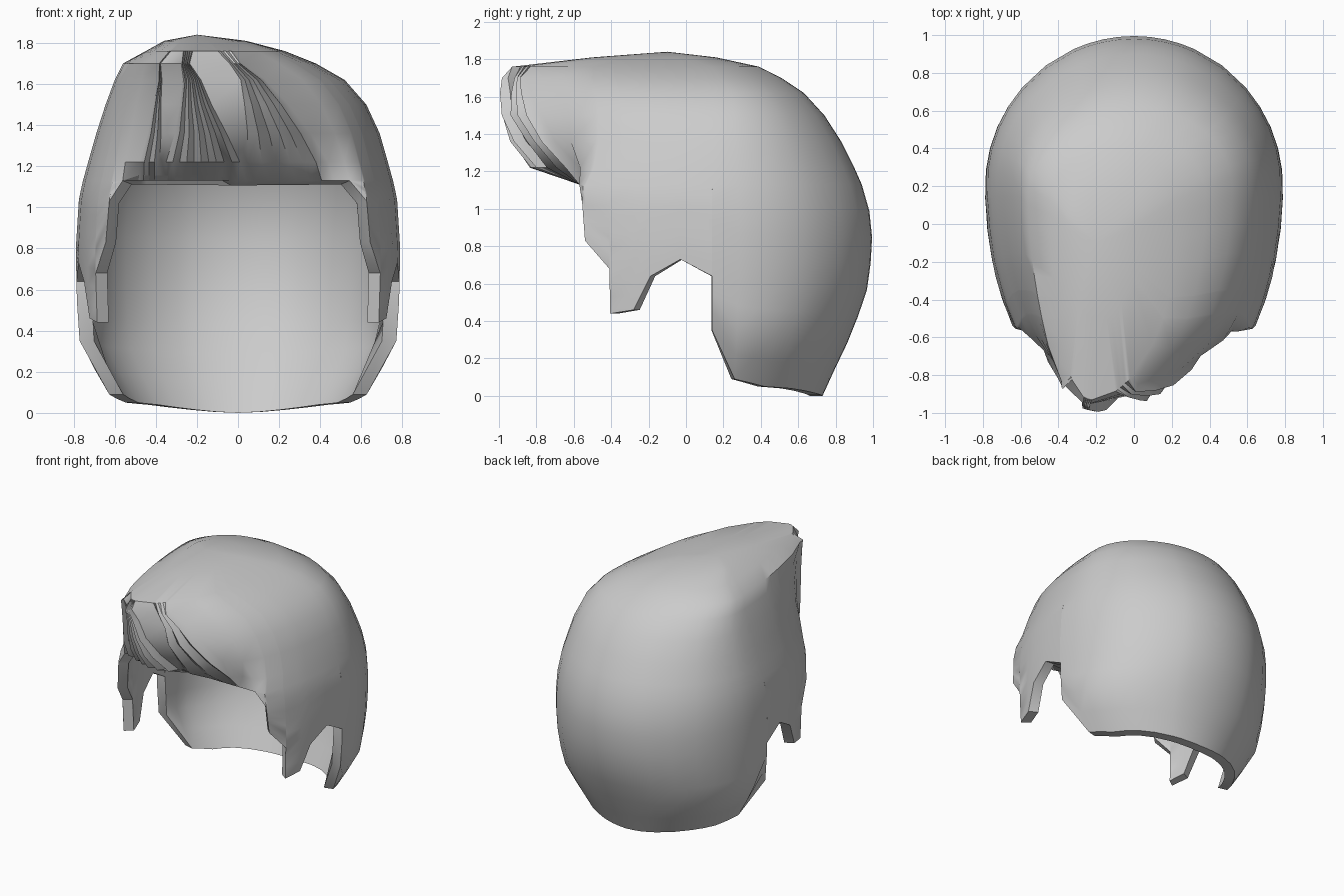
import bpy, bmesh, math
from mathutils import Vector

cube = bpy.data.objects.get("Cube")
if cube:
    bpy.data.objects.remove(cube)

hair = bpy.data.materials.new("hair_grey")
hair.use_nodes = True
hair.diffuse_color = (0.6, 0.6, 0.6, 1)
hair.node_tree.nodes["Principled BSDF"].inputs["Base Color"].default_value = hair.diffuse_color

# Oval rings: height, half width, centre x, centre y, back y, front y, flat cut across the front
RINGS = [
    (0.00, .55, 0, .2, .73, -1.05, -.57), (0.09, .63, 0, .2, .77, -1.05, -.57),
    (0.33, .77, 0, .2, .885, -1.08, -.57), (0.55, .785, 0, .2, .965, -1.08, -.57),
    (0.80, .79, 0, .2, 1.0, -1.08, -.57), (1.04, .775, 0, .2, .975, -1.08, -.57),
    (1.13, .755, 0, .2, .94, -1.07, -.57), (1.22, .73, 0, .2, .9, -1.0, -.82),
    (1.36, .69, 0, .2, .83, -.96, -.92), (1.50, .635, -.01, .2, .74, -.96, -1.05),
    (1.62, .56, -.04, .2, .63, -.97, -1.2), (1.70, .47, -.09, .15, .51, -.97, -1.2),
    (1.76, .34, -.11, .1, .39, -.93, -1.2), (1.81, .2, -.16, 0, .16, -.5, -1.2),
    (1.84, 0, -.2, -.1, -.1, -.1, -1.2)]
BROW = 1.13


def ring(z):
    for a, b in zip(RINGS, RINGS[1:]):
        if z <= b[0]:
            f = (z - a[0]) / (b[0] - a[0])
            return [p + (q - p) * f for p, q in zip(a, b)]
    return RINGS[-1]


def surface(deg, z, push=0):
    """Point at an angle (0 = left side, 90 = front) and a height."""
    _, w, cx, cy, back, front, cut = ring(z)
    c, s = math.cos(math.radians(deg)), math.sin(math.radians(deg))
    x = cx + c * w
    if s < 0:
        return Vector((x, cy - s * (back - cy), z))
    # The quiff leans towards the right and its underside sweeps back to the temples
    x -= .13 * s ** 4 * min(1, max(0, (z - BROW) / .4)) * min(1, (1.84 - z) / .1)
    cut += .38 * abs(x + .15) * min(1, max(0, (z - BROW) / .09))
    return Vector((x, max(cut, cy - s * (cy - front)) - push, z))


def lining(deg, z):
    """Matching point on the inside of the shell."""
    p = surface(deg, z)
    p -= (p - Vector((0, .1, min(z, .9)))).normalized() * .07
    p.y = max(p.y, -.5 - max(0, z - BROW) * .8)
    return p


def side_angle(y, z):
    _, _, _, cy, back, front, _ = ring(z)
    reach = cy - front if y < cy else back - cy
    return math.degrees(math.asin((cy - y) / reach))


# Hem along one side: temple, sideburn, ear notch, nape
HEM = [(-.555, 1.03), (-.54, .83), (-.41, .68), (-.405, .44), (-.28, .46), (-.19, .64),
       (-.03, .73), (.14, .64), (.14, .35), (.26, .09), (.42, .05), (.56, .04)]
left = [(side_angle(y, z), z) for y, z in HEM]
left += [(-66, .015), (-78, .005), (-90, 0)]
# Fill wide gaps so the back stays round
filled = []
for (a, z), (b, y) in zip(left, left[1:]):
    filled.append((a, z))
    if a - b > 9:
        filled.append(((a + b) / 2, (z + y) / 2))
left = filled + left[-1:]
right = [(180 - a, z) for a, z in left[:-1]]

# Fringe pleats: each group fans out from its own tip (tip, first angle, last angle, count)
FANS = [(68, 52, 84, 7), (93, 87, 117, 11), (114, 120, 130, 5)]
columns = [(a, z, a, 0) for a, z in left[::-1]]
columns.append((44, BROW, 47, 0))
for tip, first, last, count in FANS:
    for i in range(count):
        a = first + (last - first) * i / (count - 1)
        fold = -.03 if i in (0, count - 1) else (-.015, .025)[i % 2]
        columns.append((a, BROW + .025 * (a > 95), tip, fold))
columns.append((138, BROW, 134, 0))
columns += [(a, z, a, 0) for a, z in right]

# Outer skin and lining, joined along the hem
bm = bmesh.new()
levels = [r[0] for r in RINGS if r[0] > BROW]
ROWS = 8
grid = []
for a, hem, tip, pleat in columns:
    outer, inner = [], []
    for z in reversed(levels):
        gather = .85 * min(1, max(0, (z - 1.22) / .5)) * min(1, (1.84 - z) / .1)
        fold = pleat * (1 if z < 1.65 else .6 if z < 1.72 else 0)
        outer.append(bm.verts.new(surface(a + (tip - a) * gather, z, fold)))
        inner.append(bm.verts.new(lining(a, z)))
    for k in range(ROWS + 1):
        z = BROW + (hem - BROW) * k / ROWS
        outer.append(bm.verts.new(surface(a, z)))
        inner.append(bm.verts.new(lining(a, z)))
    grid.append(outer + inner[::-1])
for c, d in zip(grid, grid[1:] + grid[:1]):
    for j in range(len(c) - 1):
        bm.faces.new((c[j], c[j + 1], d[j + 1], d[j]))
bmesh.ops.remove_doubles(bm, verts=bm.verts, dist=.0005)
bmesh.ops.recalc_face_normals(bm, faces=bm.faces)

mesh = bpy.data.meshes.new("hair_shell")
bm.to_mesh(mesh)
bm.free()
mesh.materials.append(hair)
shell = bpy.data.objects.new("hair_shell", mesh)
bpy.context.collection.objects.link(shell)
bpy.ops.object.select_all(action='DESELECT')
shell.select_set(True)
bpy.context.view_layer.objects.active = shell
bpy.ops.object.shade_smooth_by_angle(angle=math.radians(38))
